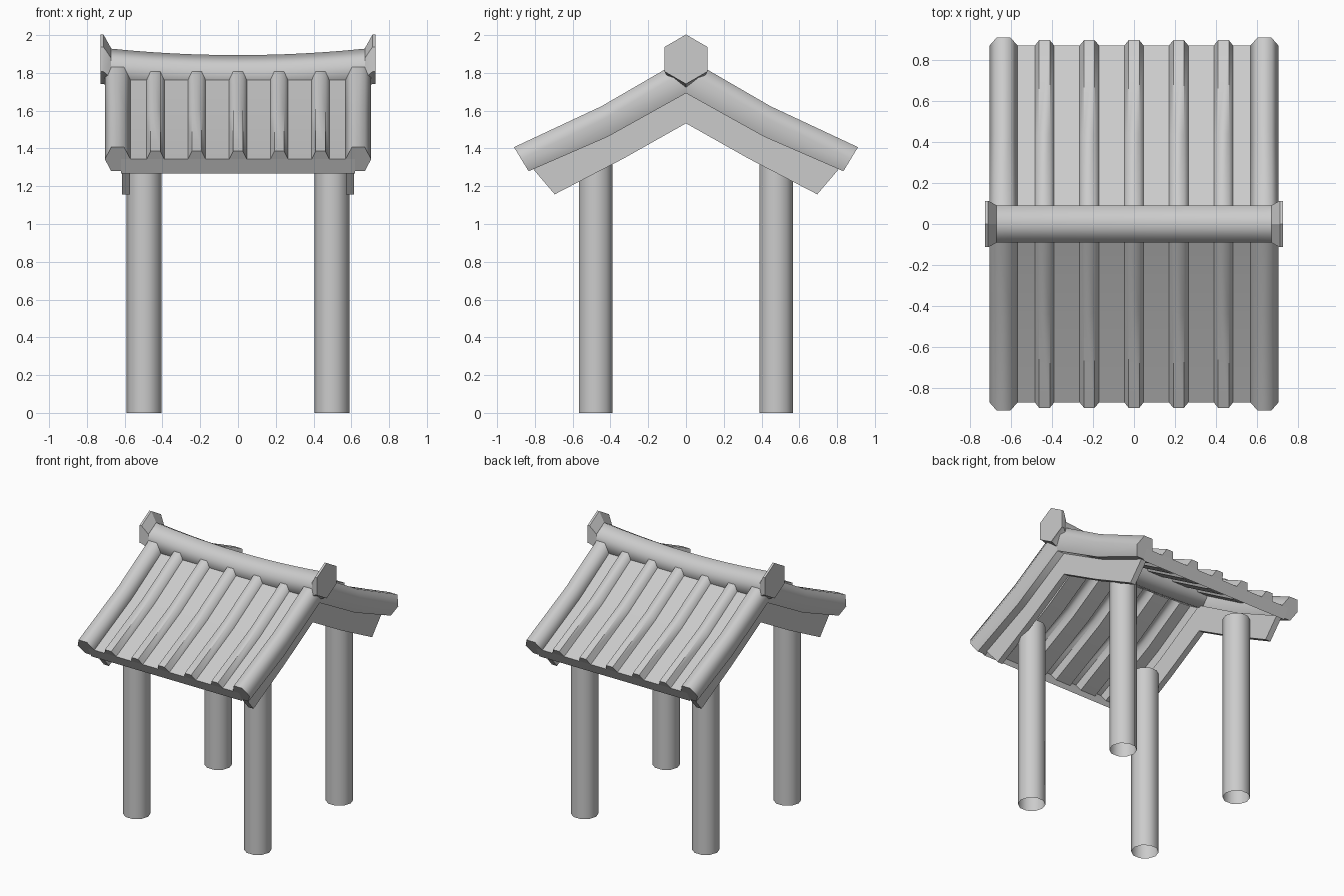
import bpy, bmesh, math

if "Cube" in bpy.data.objects:
    bpy.data.objects.remove(bpy.data.objects["Cube"])


def loft(name, rings, closed=True, caps=(True, True), mirror=None, smooth=65):
    """Skin a list of equal-length point rings; optionally mirror across axes."""
    bm = bmesh.new()
    vs = [[bm.verts.new(p) for p in r] for r in rings]
    n = len(rings[0])
    for a, b in zip(vs, vs[1:]):
        for i in range(n if closed else n - 1):
            j = (i + 1) % n
            bm.faces.new((a[i], a[j], b[j], b[i]))
    if caps[0]:
        bm.faces.new(vs[0][::-1])
    if caps[1]:
        bm.faces.new(vs[-1])
    bmesh.ops.recalc_face_normals(bm, faces=bm.faces)
    if not closed and not caps[0]:
        # open roof sheets face upwards
        if sum(f.normal.z for f in bm.faces) < 0:
            bmesh.ops.reverse_faces(bm, faces=bm.faces)
    me = bpy.data.meshes.new(name)
    bm.to_mesh(me)
    bm.free()
    ob = bpy.data.objects.new(name, me)
    bpy.context.collection.objects.link(ob)
    if mirror:
        m = ob.modifiers.new("mirror", 'MIRROR')
        m.use_axis = ['x' in mirror, 'y' in mirror, False]
        m.use_mirror_merge = False
    bpy.ops.object.select_all(action='DESELECT')
    bpy.context.view_layer.objects.active = ob
    ob.select_set(True)
    bpy.ops.object.shade_smooth_by_angle(angle=math.radians(smooth))
    return ob


def circle(r, n, start=0.0):
    return [(r * math.cos(start + math.tau * i / n),
             r * math.sin(start + math.tau * i / n)) for i in range(n)]


# Roof slope: (y, z) on the tile sheet, and the "up" direction at each station
SLOPE = [((0, 1.815), (0, 1.0)),
         ((0.43, 1.558), (0.25, 0.97)),
         ((0.872, 1.343), (0.57, 0.94))]


def along_slope(profile):
    return [[(x, y + h * u, z + h * v) for x, h in profile]
            for (y, z), (u, v) in SLOPE]


# Posts, open at the foot
loft("post", [[(0.497 + x, 0.478 + y, z) for x, y in circle(0.093, 10)]
              for z in (0, 1.38)], caps=(False, True), mirror='xy', smooth=40)

# Hollow tile ribs
RIB = [-0.437, -0.218, 0, 0.218, 0.437]
for k, x0 in enumerate(RIB):
    prof = [(x0 - 0.047, 0), (x0 - 0.026, 0.045), (x0 + 0.026, 0.045), (x0 + 0.047, 0)]
    loft(f"tile_rib_{k + 1}", along_slope(prof), closed=False,
         caps=(False, True), mirror='y')

# Flat tile strips between the ribs
edges = [-0.62] + [x + s for x in RIB for s in (-0.047, 0.047)] + [0.62]
for k in range(0, len(edges), 2):
    loft(f"tile_strip_{k // 2 + 1}", along_slope([(edges[k], 0), (edges[k + 1], 0)]),
         closed=False, caps=(False, False), mirror='y')

# Eave fascia
loft("eave_fascia", [[(x, 0.872, 1.343), (x, 0.832, 1.268)] for x in (-0.62, 0.62)],
     closed=False, caps=(False, False), mirror='y')

# Hexagonal edge tiles along the gables
rings = []
for (y, z), (u, v) in SLOPE:
    rings.append([(0.637 + x, y + h * u * 1.15, z + h * v * 1.15)
                  for x, h in circle(0.068, 6)])
# lower side is deeper towards the ridge
for r, drop in zip(rings, (0.055, 0.03, 0.0)):
    for i in (4, 5):
        x, y, z = r[i]
        r[i] = (x, y, z - drop)
loft("gable_edge_tile", rings, mirror='xy')

# Gable boards
board = [((0, 1.533), (0, 1.73)), ((0.33, 1.347), (0.41, 1.49)), ((0.695, 1.157), (0.81, 1.292))]
loft("gable_board", [[(0.572, *lo), (0.614, *lo), (0.614, *hi), (0.572, *hi)]
                     for lo, hi in board], mirror='xy', smooth=30)

# Sagging ridge tile
hexa = circle(1, 6, math.pi / 2)
ridge = []
for i in range(13):
    x = -0.68 + 1.36 * i / 12
    zc = 1.79 + 0.035 * (x / 0.68) ** 2
    ridge.append([(x, 0.104 * a, zc + 0.104 * b) for a, b in hexa])
loft("ridge_tile", ridge)

# Flared ridge end caps
cap = [(0.672, 1.825, 0.106), (0.712, 1.872, 0.131), (0.728, 1.872, 0.131)]
loft("ridge_end_cap", [[(x, r * a, zc + r * b) for a, b in hexa] for x, zc, r in cap],
     mirror='x', smooth=30)
